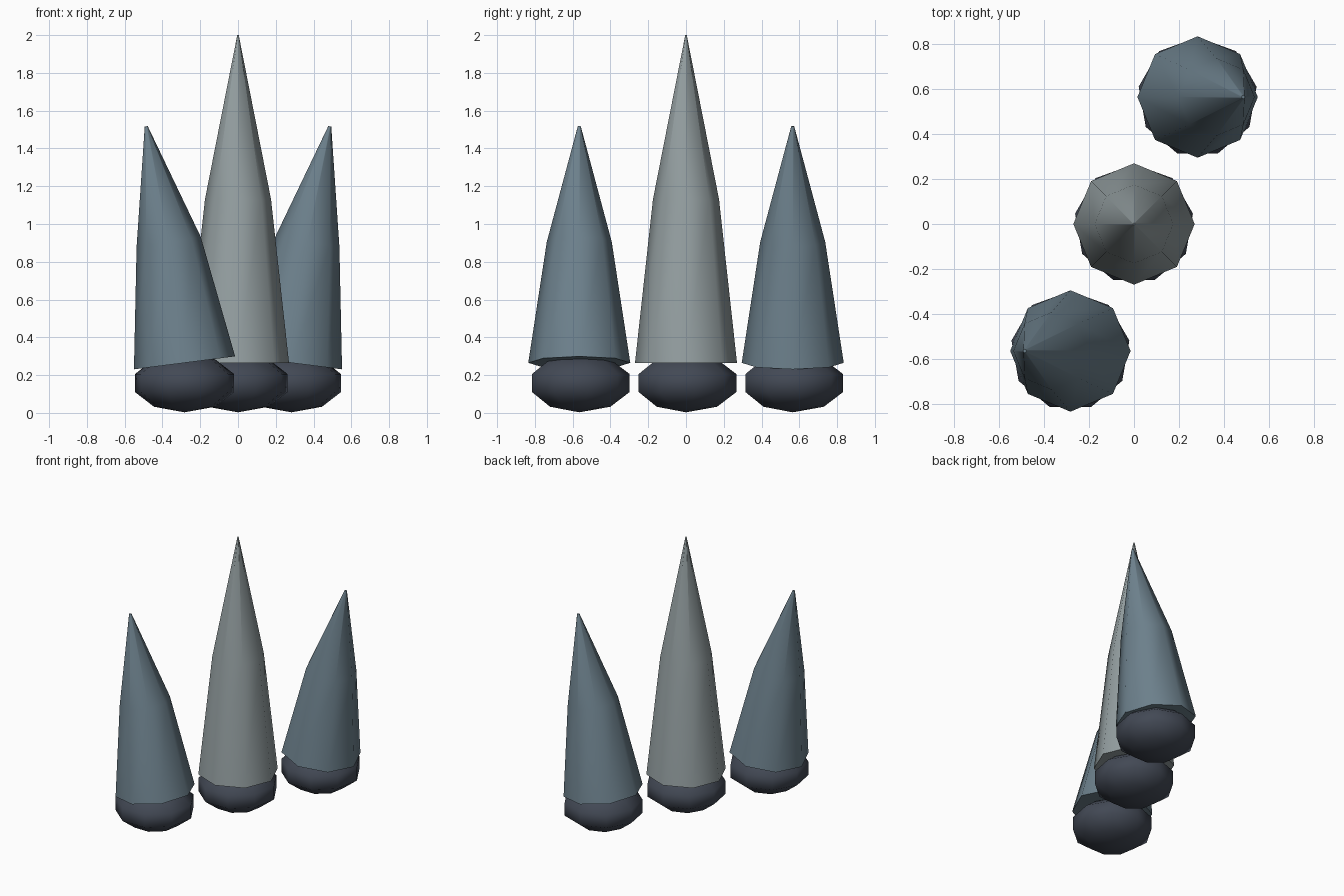
import bpy, bmesh, math
from mathutils import Vector

if "Cube" in bpy.data.objects:
    bpy.data.objects.remove(bpy.data.objects["Cube"])


def material(name, color):
    m = bpy.data.materials.new(name)
    m.diffuse_color = (*color, 1)
    m.use_nodes = True
    m.node_tree.nodes["Principled BSDF"].inputs["Base Color"].default_value = m.diffuse_color
    return m


PALE = material("pale_grey", (0.30, 0.35, 0.36))
BLUE = material("blue_grey", (0.15, 0.215, 0.26))
DARK = material("dark_slate", (0.055, 0.066, 0.09))


def finish(name, bm, mat, angle):
    bmesh.ops.recalc_face_normals(bm, faces=bm.faces)
    mesh = bpy.data.meshes.new(name)
    bm.to_mesh(mesh)
    bm.free()
    ob = bpy.data.objects.new(name, mesh)
    bpy.context.collection.objects.link(ob)
    mesh.materials.append(mat)
    bpy.ops.object.select_all(action='DESELECT')
    ob.select_set(True)
    bpy.context.view_layer.objects.active = ob
    bpy.ops.object.shade_smooth_by_angle(angle=math.radians(angle))
    return ob


def spike(name, x, y, rings, side, mat, sides=8):
    """Loft rings of (x offset, z, radius, tilt in degrees); side flips the lean."""
    bm = bmesh.new()
    loops = []
    for dx, z, r, tilt in rings:
        t = math.radians(tilt) * side
        u = Vector((math.cos(t), 0, -math.sin(t)))
        c = Vector((x + dx * side, y, z))
        loop = []
        for i in range(sides):
            a = math.tau * i / sides
            loop.append(bm.verts.new(c + u * r * math.cos(a) + Vector((0, r * math.sin(a), 0))))
        loops.append(loop)
    for lo, hi in zip(loops, loops[1:]):
        for i in range(sides):
            j = (i + 1) % sides
            bm.faces.new((lo[i], lo[j], hi[j], hi[i]))
    bm.faces.new(loops[0])
    bm.faces.new(loops[-1])
    return finish(name, bm, mat, 50)


def root_ball(name, x, y):
    """Flattened nine-sided ball under a spike."""
    bm = bmesh.new()
    bmesh.ops.create_uvsphere(bm, u_segments=9, v_segments=5, radius=0.28)
    bmesh.ops.scale(bm, vec=(1, 1, 0.155 / 0.28), verts=bm.verts)
    bmesh.ops.translate(bm, vec=(x, y, 0.158), verts=bm.verts)
    return finish(name, bm, DARK, 60)


TALL = [(0, 0.265, 0.27, 0), (0, 1.13, 0.175, 0), (0, 2.0, 0.004, 0)]
LEANING = [(0, 0.265, 0.27, 7.3), (0.084, 0.905, 0.172, 9), (0.203, 1.517, 0.008, 11)]

# Middle spike and the two leaning outward on the diagonal
for label, side, rings, mat in (("left", -1, LEANING, BLUE),
                                ("middle", 0, TALL, PALE),
                                ("right", 1, LEANING, BLUE)):
    x, y = 0.283 * side, 0.565 * side
    spike(label + "_spike", x, y, rings, side, mat)
    root_ball(label + "_root", x, y)
